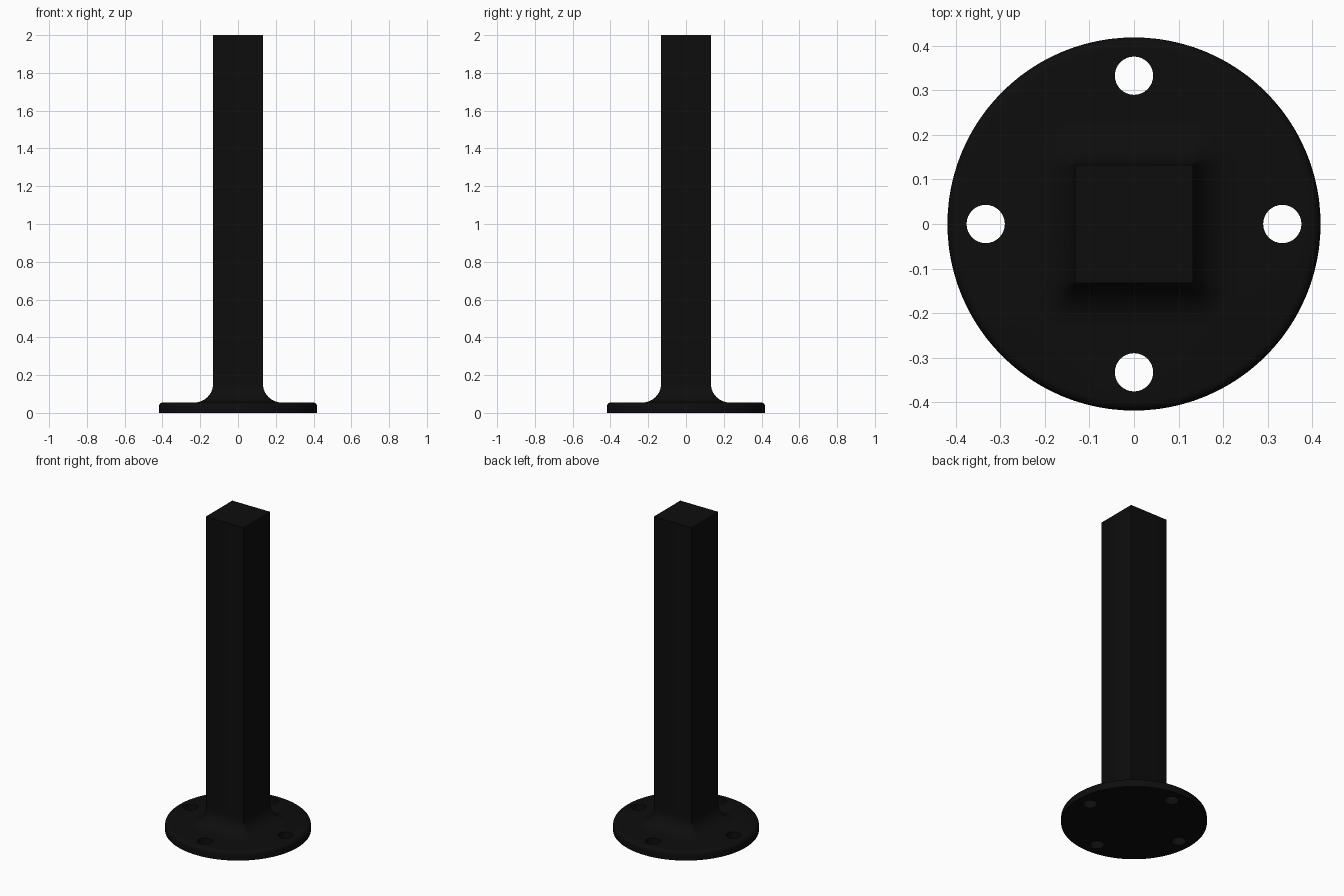
import bpy, bmesh
from math import pi, sin, cos

if "Cube" in bpy.data.objects:
    bpy.data.objects.remove(bpy.data.objects["Cube"])

HALF, FLANGE_R, FLANGE_H, FILLET = 0.133, 0.419, 0.055, 0.10

mat = bpy.data.materials.new("black_metal")
mat.diffuse_color = (0.004, 0.004, 0.004, 1)
mat.use_nodes = True
mat.node_tree.nodes["Principled BSDF"].inputs["Base Color"].default_value = mat.diffuse_color


def loft(name, rings):
    """Skin a stack of closed rings and cap both ends."""
    bm = bmesh.new()
    loops = [[bm.verts.new(p) for p in ring] for ring in rings]
    n = len(loops[0])
    for a, b in zip(loops, loops[1:]):
        for i in range(n):
            j = (i + 1) % n
            bm.faces.new((a[i], a[j], b[j], b[i]))
    bm.faces.new(loops[0][::-1])
    bm.faces.new(loops[-1])
    me = bpy.data.meshes.new(name)
    bm.to_mesh(me)
    bm.free()
    ob = bpy.data.objects.new(name, me)
    bpy.context.collection.objects.link(ob)
    return ob


def circle(r, z, n, cx=0, cy=0):
    return [(cx + r * cos(2 * pi * i / n), cy + r * sin(2 * pi * i / n), z) for i in range(n)]


def round_square(offset, z, steps=8):
    """Square outline pushed outwards, with round corners."""
    r = max(offset, 0.0015)
    c = HALF - 0.0015
    pts = []
    for k, (sx, sy) in enumerate(((1, 1), (-1, 1), (-1, -1), (1, -1))):
        for i in range(steps + 1):
            a = k * pi / 2 + i / steps * pi / 2
            pts.append((sx * c + r * cos(a), sy * c + r * sin(a), z))
    return pts


# Round flange with a softened top rim
B = 0.022
rim = [(FLANGE_R - B + B * cos(a), FLANGE_H - B + B * sin(a))
       for a in [i * pi / 12 for i in range(7)]]
flange = loft("flange", [circle(r, z, 96) for r, z in [(FLANGE_R, 0)] + rim])

# Four bolt holes
for k in range(4):
    cx, cy = 0.333 * cos(k * pi / 2), 0.333 * sin(k * pi / 2)
    cutter = loft("hole_cutter", [circle(0.043, z, 32, cx, cy) for z in (-0.1, 0.2)])
    cutter.hide_render = True
    cutter.hide_set(True)
    mod = flange.modifiers.new("bolt_hole", "BOOLEAN")
    mod.operation, mod.solver, mod.object = "DIFFERENCE", "EXACT", cutter

# Square post flaring into the flange through a concave fillet
rings = []
for i in range(11):
    a = i / 10 * pi / 2
    rings.append(round_square(FILLET * (1 - sin(a)), FLANGE_H + FILLET * (1 - cos(a))))
rings.append(round_square(0, 2.0))
post = loft("post", rings)

for ob in (flange, post):
    ob.data.materials.append(mat)
    bpy.ops.object.select_all(action="DESELECT")
    bpy.context.view_layer.objects.active = ob
    ob.select_set(True)
    bpy.ops.object.shade_smooth_by_angle(angle=0.6)
